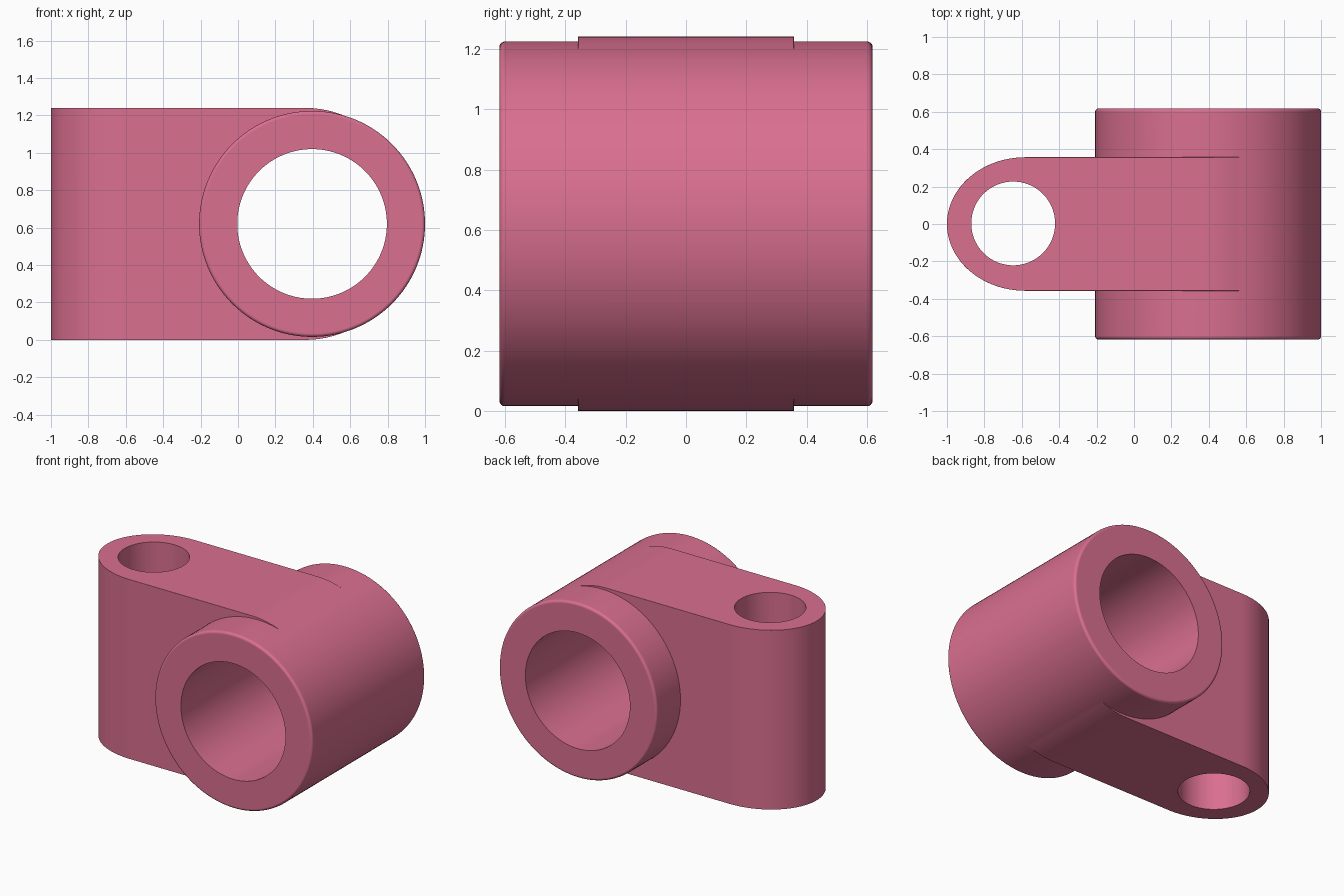
import bpy, bmesh
from math import sin, cos, pi, sqrt, radians
from mathutils import Matrix

if "Cube" in bpy.data.objects:
    bpy.data.objects.remove(bpy.data.objects["Cube"])

MID = 0.62          # height of the main axis
BORE_X = 0.396      # centre of the wide tube
PIN_X = -0.646      # centre of the small upright hole


def finish(name, bm):
    bmesh.ops.recalc_face_normals(bm, faces=bm.faces[:])
    me = bpy.data.meshes.new(name)
    bm.to_mesh(me)
    bm.free()
    ob = bpy.data.objects.new(name, me)
    bpy.context.collection.objects.link(ob)
    return ob


def cylinder(name, r, depth, matrix, segs=128):
    bm = bmesh.new()
    bmesh.ops.create_cone(bm, cap_ends=True, segments=segs, radius1=r,
                          radius2=r, depth=depth, matrix=matrix)
    return finish(name, bm)


def bevel(ob, width):
    m = ob.modifiers.new("round_edges", 'BEVEL')
    m.width, m.segments = width, 4
    m.limit_method, m.angle_limit = 'ANGLE', radians(40)


def boolean(ob, other, op):
    m = ob.modifiers.new(op.lower(), 'BOOLEAN')
    m.operation, m.object, m.solver = op, other, 'EXACT'
    other.hide_render = True


def apply(ob):
    bpy.ops.object.select_all(action='DESELECT')
    ob.select_set(True)
    bpy.context.view_layer.objects.active = ob
    bpy.ops.object.convert(target='MESH')


# Arm: rounded nose in plan, crowned tail that sinks into the tube
NOSE, HALF_W, TAIL_X, TAIL = 0.42, 0.357, 0.36, 0.58
sections = []
for i in range(1, 33):
    a = pi / 2 * i / 32
    sections.append((-1 + NOSE * (1 - cos(a)), HALF_W * sin(a), MID))
for i in range(17):
    d = TAIL * sin(radians(60) * i / 16)
    sections.append((TAIL_X + d, HALF_W, MID * sqrt(1 - (d / TAIL) ** 2)))

bm = bmesh.new()
prev = [bm.verts.new((-1, 0, z)) for z in (0, 2 * MID)]
prev = [prev[0], prev[0], prev[1], prev[1]]
for x, w, h in sections:
    ring = [bm.verts.new((x, sy * w, MID + sz * h))
            for sy, sz in ((-1, -1), (1, -1), (1, 1), (-1, 1))]
    for k in range(4):
        loop = [prev[k], prev[(k + 1) % 4], ring[(k + 1) % 4], ring[k]]
        loop = list(dict.fromkeys(loop))
        bm.faces.new(loop)
    prev = ring
bm.faces.new(prev)
# the nose tip closes along one shared vertical edge
arm = finish("arm", bm)
bevel(arm, 0.025)
apply(arm)

# Tube across the arm
sideways = Matrix.Translation((BORE_X, 0, MID)) @ Matrix.Rotation(pi / 2, 4, 'X')
body = cylinder("cross_clamp_body", 0.604, 1.236, sideways)
bevel(body, 0.018)
apply(body)

# Join the parts and drill both holes
bore = cylinder("bore_cutter", 0.4, 2, sideways)
pin = cylinder("pin_hole_cutter", 0.224, 3, Matrix.Translation((PIN_X, 0.003, MID)), 96)
boolean(body, arm, 'UNION')
boolean(body, bore, 'DIFFERENCE')
boolean(body, pin, 'DIFFERENCE')
apply(body)
for helper in (arm, bore, pin):
    bpy.data.objects.remove(helper)

bpy.ops.object.shade_smooth_by_angle(angle=radians(32))
m = body.modifiers.new("clean_shading", 'WEIGHTED_NORMAL')
m.keep_sharp = True

mat = bpy.data.materials.new("rose")
mat.diffuse_color = (0.70, 0.16, 0.28, 1)
mat.use_nodes = True
mat.node_tree.nodes["Principled BSDF"].inputs["Base Color"].default_value = mat.diffuse_color
body.data.materials.clear()
body.data.materials.append(mat)
